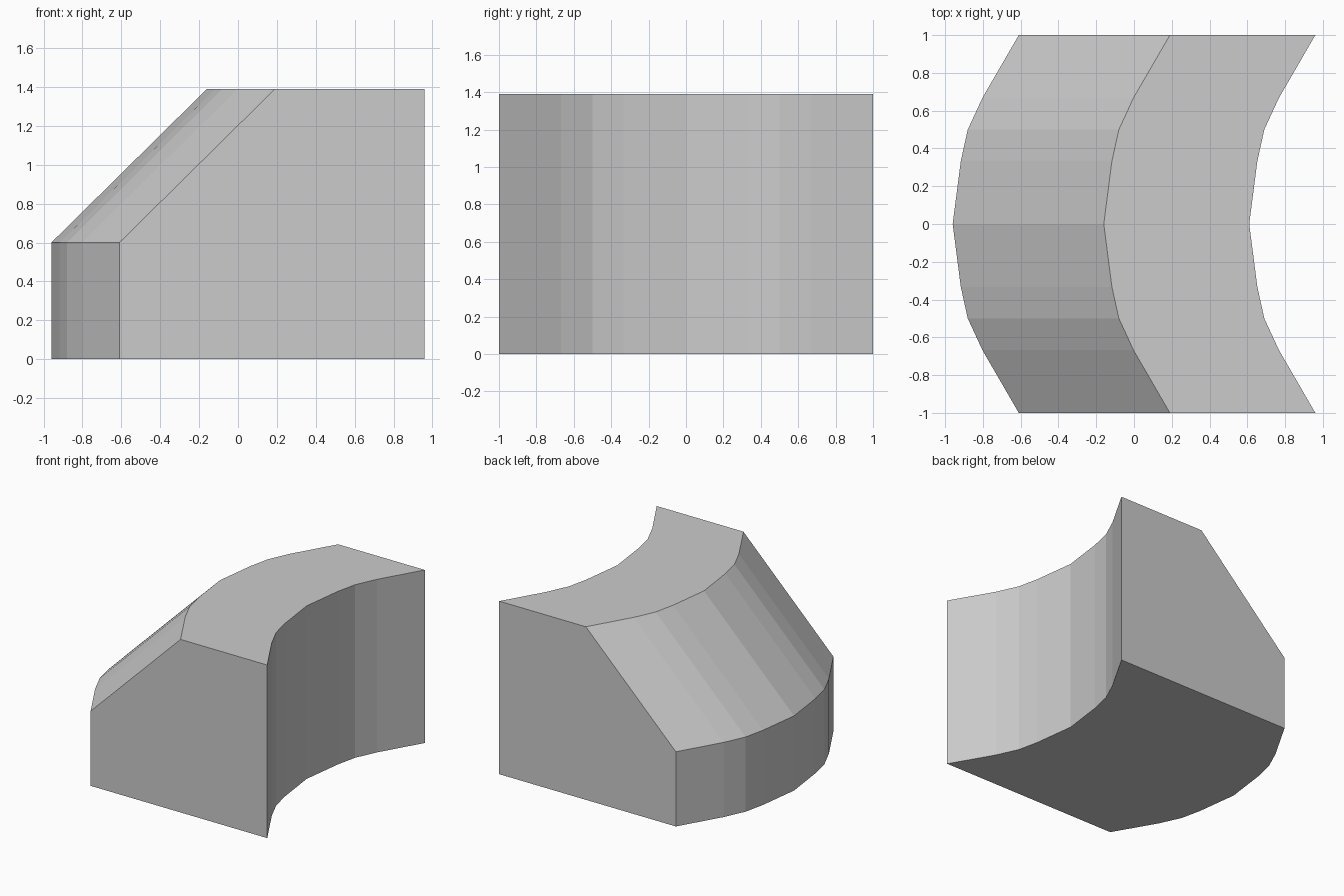
import bpy
import bmesh

if "Cube" in bpy.data.objects:
    bpy.data.objects.remove(bpy.data.objects["Cube"], do_unlink=True)

# Plain grey material
grey = bpy.data.materials.new("light_grey")
grey.use_nodes = True
colour = (0.6, 0.6, 0.6, 1)
grey.diffuse_color = colour
grey.node_tree.nodes["Principled BSDF"].inputs["Base Color"].default_value = colour

# Cross-section (x, z) with a sloped shoulder, taken at the middle of the bend
section = [(-0.96, 0), (0.61, 0), (0.61, 1.39), (-0.16, 1.39), (-0.96, 0.6)]

# Half of the bend as (y, sideways shift), mirrored to the full path
half = [(0, 0), (0.333, 0.043), (0.5, 0.08), (0.667, 0.157), (1, 0.35)]
path = [(-y, s) for y, s in reversed(half[1:])] + half

# Sweep the section along the path, keeping it parallel to the front
bm = bmesh.new()
rings = [[bm.verts.new((x + s, y, z)) for x, z in section] for y, s in path]
n = len(section)
walls = (0, 1, 2, 3, 4)
top_and_base = (0, 2)
for i in walls:
    j = (i + 1) % n
    if i in top_and_base:
        # Flat top and base are single faces
        bm.faces.new([r[i] for r in rings] + [r[j] for r in reversed(rings)])
    else:
        for a, b in zip(rings, rings[1:]):
            bm.faces.new((a[i], a[j], b[j], b[i]))
bm.faces.new(rings[0])
bm.faces.new(rings[-1])
bmesh.ops.recalc_face_normals(bm, faces=bm.faces[:])

mesh = bpy.data.meshes.new("curved_slope_block")
bm.to_mesh(mesh)
bm.free()
mesh.materials.append(grey)
block = bpy.data.objects.new("curved_slope_block", mesh)
bpy.context.collection.objects.link(block)
